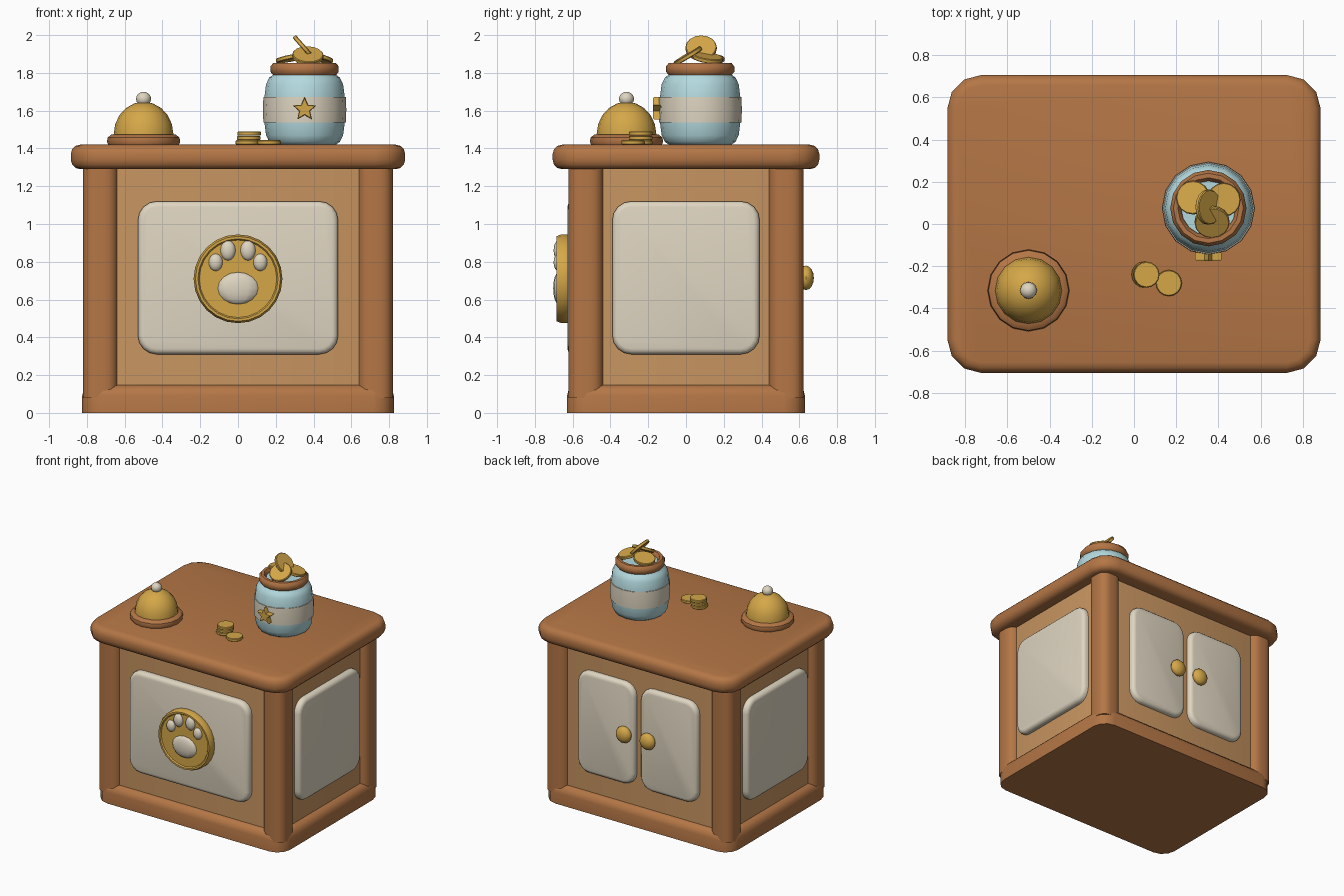
import bpy, bmesh
from math import sin, cos, pi, radians
from mathutils import Matrix, Vector

if "Cube" in bpy.data.objects:
    bpy.data.objects.remove(bpy.data.objects["Cube"])


def material(name, r, g, b):
    m = bpy.data.materials.new(name)
    m.diffuse_color = (r ** 2.2, g ** 2.2, b ** 2.2, 1)
    m.use_nodes = True
    m.node_tree.nodes["Principled BSDF"].inputs["Base Color"].default_value = m.diffuse_color
    return m


BROWN = material("brown_wood", 0.70, 0.46, 0.28)
TAN = material("tan_wood", 0.78, 0.58, 0.38)
CREAM = material("cream_paint", 0.87, 0.83, 0.75)
GOLD = material("gold", 0.83, 0.65, 0.29)
BLUE = material("pale_blue_glass", 0.70, 0.85, 0.87)


def finish(name, bm, mat, xf, angle=40):
    bmesh.ops.remove_doubles(bm, verts=bm.verts, dist=1e-5)
    bmesh.ops.recalc_face_normals(bm, faces=bm.faces)
    bm.transform(xf)
    me = bpy.data.meshes.new(name)
    bm.to_mesh(me)
    bm.free()
    me.materials.append(mat)
    ob = bpy.data.objects.new(name, me)
    bpy.context.collection.objects.link(ob)
    bpy.ops.object.select_all(action='DESELECT')
    ob.select_set(True)
    bpy.context.view_layer.objects.active = ob
    bpy.ops.object.shade_smooth_by_angle(angle=radians(angle))
    return ob


def loft(name, rings, mat, xf=Matrix(), closed=False, angle=40):
    """Skin a stack of equal-length rings; cap the ends or join them."""
    bm = bmesh.new()
    loops = [[bm.verts.new(p) for p in ring] for ring in rings]
    n = len(loops[0])
    pairs = list(zip(loops, loops[1:]))
    if closed:
        pairs.append((loops[-1], loops[0]))
    for a, b in pairs:
        for i in range(n):
            j = (i + 1) % n
            bm.faces.new((a[i], a[j], b[j], b[i]))
    if not closed:
        for loop in (loops[0], loops[-1]):
            if (loop[0].co - loop[n // 2].co).length > 1e-4:
                bm.faces.new(loop)
    return finish(name, bm, mat, xf, angle)


def lathe(name, profile, mat, xf=Matrix(), sides=16, closed=False):
    rings = [[(r * cos(2 * pi * i / sides), r * sin(2 * pi * i / sides), z)
              for i in range(sides)] for r, z in profile]
    return loft(name, rings, mat, xf, closed)


def rounded_rect(hx, hy, r, z, seg):
    pts = []
    for k, (sx, sy) in enumerate(((1, 1), (-1, 1), (-1, -1), (1, -1))):
        for i in range(seg + 1):
            a = pi / 2 * (k + i / seg)
            pts.append((sx * (hx - r) + r * cos(a), sy * (hy - r) + r * sin(a), z))
    return pts


def plate(name, hx, hy, z0, z1, r, mat, xf=Matrix(), low=0.0, top=0.0, seg=3, bseg=3):
    """Rounded rectangle slab with rounded lower and upper rims."""
    levels = []
    if low:
        levels += [(low * (1 - sin(a)), z0 + low * (1 - cos(a)))
                   for a in (pi / 2 * i / bseg for i in range(bseg + 1))]
    else:
        levels.append((0, z0))
    if top:
        levels += [(top * (1 - cos(a)), z1 - top * (1 - sin(a)))
                   for a in (pi / 2 * i / bseg for i in range(bseg + 1))]
    else:
        levels.append((0, z1))
    rings = [rounded_rect(hx - d, hy - d, r - d, z, seg) for d, z in levels]
    return loft(name, rings, mat, xf)


def ball(name, loc, scale, mat):
    bm = bmesh.new()
    bmesh.ops.create_uvsphere(bm, u_segments=12, v_segments=8, radius=1)
    return finish(name, bm, mat, Matrix.Translation(loc) @ Matrix.Diagonal((*scale, 1)))


def at(x, y, z):
    return Matrix.Translation((x, y, z))


def facing(turn):
    """Local z points out of the front; turn spins it round the cabinet."""
    return Matrix.Rotation(radians(turn), 4, 'Z') @ Matrix.Rotation(pi / 2, 4, 'X')


# Cabinet
plate("base_plinth", 0.825, 0.63, 0, 0.15, 0.11, BROWN, top=0.06)
plate("cabinet_body", 0.77, 0.58, 0.1, 1.32, 0.03, TAN)
plate("counter_top", 0.885, 0.706, 1.29, 1.42, 0.16, BROWN, low=0.05, top=0.05)
for sx, nx in ((-1, "left"), (1, "right")):
    for sy, ny in ((-1, "front"), (1, "back")):
        plate(f"{ny}_{nx}_post", 0.0925, 0.0925, 0.08, 1.32, 0.065, BROWN,
              at(sx * 0.7275, sy * 0.53, 0), seg=4)

# Panels and back doors
PANEL = dict(r=0.1, mat=CREAM, top=0.03, seg=4)
plate("front_panel", 0.53, 0.405, 0.55, 0.628, xf=at(0, 0, 0.715) @ facing(0), **PANEL)
for turn, side in ((90, "right"), (-90, "left")):
    plate(f"{side}_panel", 0.39, 0.405, 0.74, 0.818,
          xf=at(0, 0, 0.715) @ facing(turn), **PANEL)
for s, side in ((-1, "left"), (1, "right")):
    plate(f"back_{side}_door", 0.2525, 0.405, 0.55, 0.622,
          xf=at(s * 0.2775, 0, 0.715) @ facing(180), **PANEL)
    ball(f"{side}_door_knob", (s * 0.105, 0.635, 0.715), (0.065, 0.042, 0.065), GOLD)

# Paw medallion
lathe("medallion", [(0.225, 0.60), (0.235, 0.63), (0.235, 0.66), (0.225, 0.685),
                    (0.212, 0.685), (0.205, 0.675), (0, 0.675)],
      GOLD, at(0, 0, 0.71) @ facing(0), sides=24)
ball("paw_pad", (0, -0.675, 0.66), (0.107, 0.028, 0.085), CREAM)
for s, side in ((-1, "left"), (1, "right")):
    ball(f"outer_{side}_toe", (s * 0.118, -0.675, 0.797), (0.037, 0.026, 0.046), CREAM)
    ball(f"inner_{side}_toe", (s * 0.053, -0.675, 0.86), (0.04, 0.026, 0.053), CREAM)

# Counter bell
BELL = at(-0.5, -0.315, 1.42)
lathe("bell_base", [(0.187, 0), (0.194, 0.015), (0.19, 0.038), (0.168, 0.055), (0, 0.055)],
      BROWN, BELL)
lathe("bell_dome", [(0.158, 0.05)] + [(0.158 * cos(a), 0.055 + 0.172 * sin(a))
                                      for a in (pi / 2 * i / 5 for i in range(6))],
      GOLD, BELL)
ball("bell_button", (-0.5, -0.315, 1.662), (0.04, 0.04, 0.038), CREAM)

# Jar
JAR = at(0.3525, 0.075, 0)
lathe("jar", [(0.165, 1.42), (0.187, 1.435), (0.204, 1.47), (0.213, 1.54), (0.215, 1.605),
              (0.213, 1.67), (0.204, 1.74), (0.187, 1.775), (0.16, 1.795), (0.15, 1.825)],
      BLUE, JAR)
lathe("jar_band", [(0.2, 1.537), (0.218, 1.537), (0.221, 1.605), (0.218, 1.672), (0.2, 1.672)],
      CREAM, JAR, closed=True)
lathe("jar_rim", [(0.155 + 0.028 * cos(a), 1.82 + 0.036 * sin(a))
                  for a in (2 * pi * i / 8 + pi / 8 for i in range(8))],
      BROWN, JAR, closed=True)
star = [((0.066, 0.03)[i % 2] * sin(pi * i / 5), (0.066, 0.03)[i % 2] * cos(pi * i / 5))
        for i in range(10)]
loft("jar_star", [[(x * k, y * k, z) for x, y in star]
                  for k, z in ((1, 0), (1, 0.032), (0.88, 0.04))],
     GOLD, at(0.3525, -0.136, 1.607) @ facing(0), angle=20)


# Coins: centre, radius and the direction each one faces
def coin(name, loc, r, normal=(0, 0, 1)):
    turn = Vector((0, 0, 1)).rotation_difference(Vector(normal)).to_matrix().to_4x4()
    h = 0.0115
    lathe(name, [(r - 0.004, -h), (r, -h + 0.004), (r, h - 0.004), (r - 0.004, h)],
          GOLD, at(*loc) @ turn)


for i, dx in enumerate((-0.005, 0.002, 0.004)):
    coin(f"stacked_coin_{i + 1}", (0.055 + dx, -0.24, 1.432 + 0.0235 * i), 0.062)
coin("loose_coin", (0.165, -0.28, 1.432), 0.062)
coin("jar_coin_left", (0.28, 0.125, 1.878), 0.08, (-0.2, 0.1, 1))
coin("jar_coin_right", (0.425, 0.115, 1.88), 0.08, (0.25, 0.15, 1))
coin("jar_coin_front", (0.37, 0.01, 1.89), 0.083, (0.05, -0.6, 1))
coin("jar_coin_upright", (0.352, 0.08, 1.931), 0.083, (0.75, 0, 0.66))
